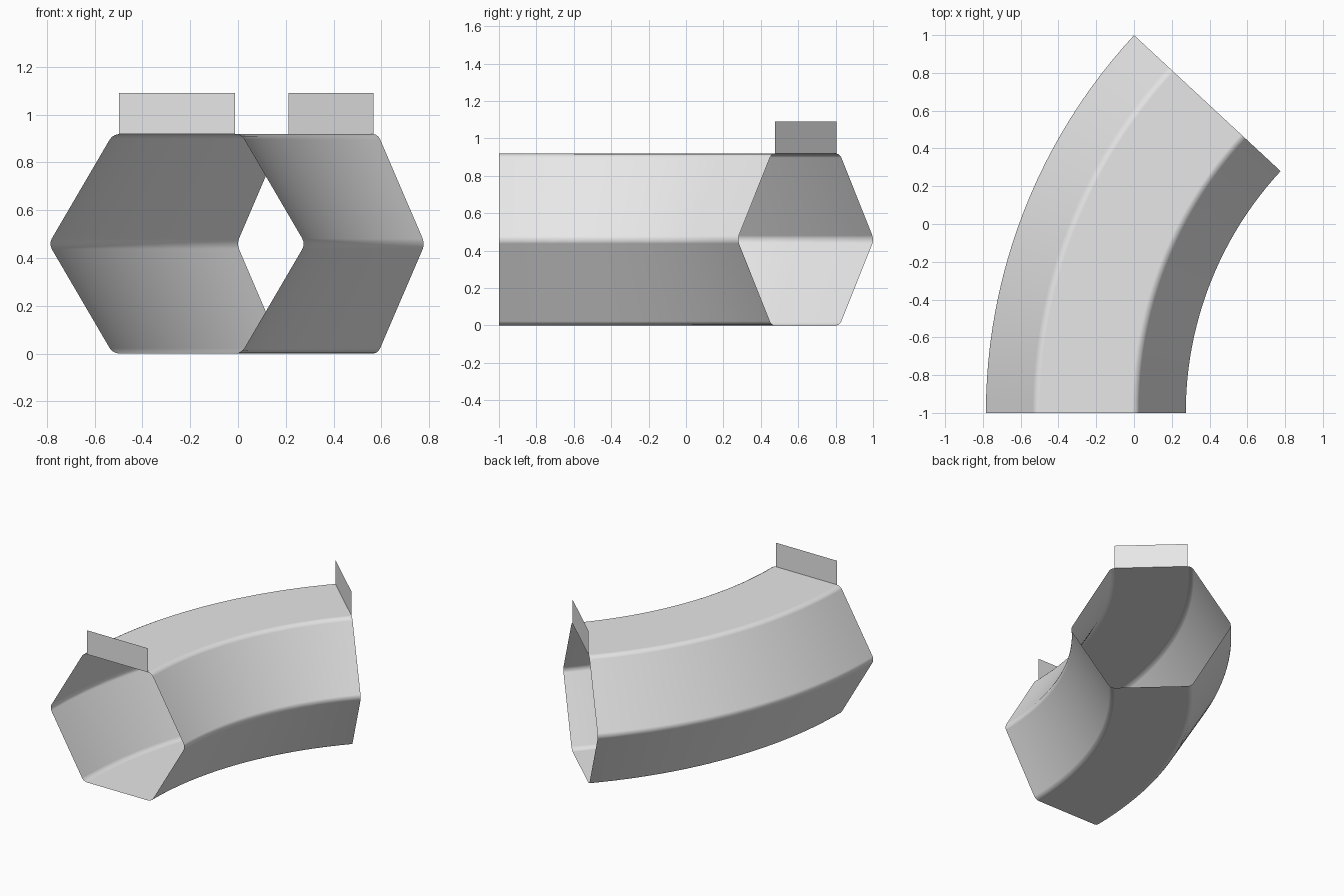
import bpy, bmesh
from math import radians, sin, cos, pi
from mathutils import Vector, Matrix

cube = bpy.data.objects.get("Cube")
if cube:
    bpy.data.objects.remove(cube, do_unlink=True)

BEND = radians(42.85)            # sweep of the bend
PIVOT = Vector((2.156, -1, 0))   # centre of the bend
CENTRE_X = -0.255                # middle of the tube at the front end
HALF_W, HALF_H = 0.537, 0.459
TAB_HALF, TAB_TOP = 0.2425, 1.09

grey = bpy.data.materials.new("light grey")
grey.use_nodes = True
grey.diffuse_color = (0.8, 0.8, 0.8, 1)
grey.node_tree.nodes["Principled BSDF"].inputs["Base Color"].default_value = (0.8, 0.8, 0.8, 1)


def add_object(name, bm):
    mesh = bpy.data.meshes.new(name)
    bm.to_mesh(mesh)
    bm.free()
    mesh.materials.append(grey)
    obj = bpy.data.objects.new(name, mesh)
    bpy.context.collection.objects.link(obj)
    return obj


# Open hexagonal tube swept around the pivot
bm = bmesh.new()
ring = [bm.verts.new((CENTRE_X + HALF_W * cos(i * pi / 3), -1,
                      HALF_H + HALF_H * sin(i * pi / 3) / sin(pi / 3)))
        for i in range(6)]
edges = [bm.edges.new((ring[i], ring[(i + 1) % 6])) for i in range(6)]
bmesh.ops.spin(bm, geom=ring + edges, cent=PIVOT, axis=(0, 0, 1),
               angle=-BEND, steps=24)
bm.normal_update()
# Make the wall face outwards
top = max(bm.faces, key=lambda f: f.calc_center_median().z)
if top.normal.z < 0:
    bmesh.ops.reverse_faces(bm, faces=bm.faces[:])
for face in bm.faces:
    face.smooth = True
tube = add_object("curved_tube", bm)

# Softly rounded long edges
bevel = tube.modifiers.new("rounded_edges", "BEVEL")
bevel.width = 0.025
bevel.segments = 3
bevel.limit_method = "ANGLE"
bevel.angle_limit = radians(30)
bevel.harden_normals = True


# Thin upright tab on top of each open end
def add_tab(name, angle):
    bm = bmesh.new()
    corners = [(-TAB_HALF, 2 * HALF_H), (TAB_HALF, 2 * HALF_H),
               (TAB_HALF, TAB_TOP), (-TAB_HALF, TAB_TOP)]
    bm.faces.new([bm.verts.new((CENTRE_X + x, -1, z)) for x, z in corners])
    bmesh.ops.rotate(bm, verts=bm.verts[:], cent=PIVOT,
                     matrix=Matrix.Rotation(angle, 3, "Z"))
    return add_object(name, bm)


add_tab("front_tab", 0)
add_tab("back_tab", -BEND)
